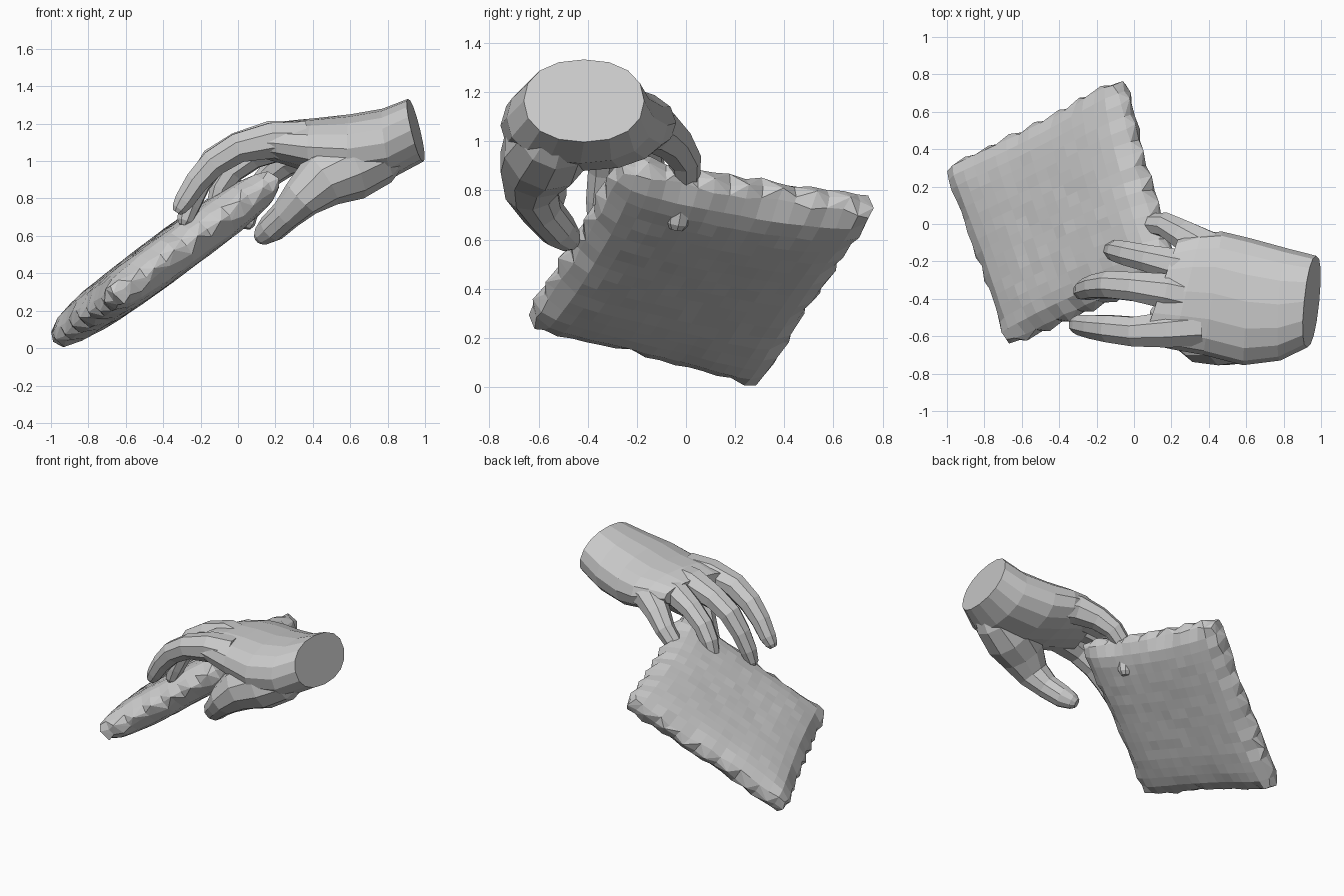
import bpy, bmesh, math, random
from mathutils import Vector

if "Cube" in bpy.data.objects:
    bpy.data.objects.remove(bpy.data.objects["Cube"])

random.seed(4)


def make_object(name, bm):
    bmesh.ops.recalc_face_normals(bm, faces=bm.faces)
    mesh = bpy.data.meshes.new(name)
    bm.to_mesh(mesh)
    bm.free()
    ob = bpy.data.objects.new(name, mesh)
    bpy.context.collection.objects.link(ob)
    return ob


def loft(name, rings):
    """Skin a list of point rings and cap both ends."""
    bm = bmesh.new()
    rows = [[bm.verts.new(p) for p in ring] for ring in rings]
    n = len(rows[0])
    for a, b in zip(rows, rows[1:]):
        for i in range(n):
            j = (i + 1) % n
            bm.faces.new((a[i], a[j], b[j], b[i]))
    bm.faces.new(rows[0])
    bm.faces.new(rows[-1])
    return make_object(name, bm)


def digit(name, path, sides=8):
    """Tapered tube along (x, y, z, radius) points with a rounded tip."""
    pts = [Vector(p[:3]) for p in path]
    rad = [p[3] for p in path]
    end = (pts[-1] - pts[-2]).normalized()
    pts.append(pts[-1] + end * rad[-1] * 0.55)
    rad.append(rad[-1] * 0.6)
    rings, side = [], Vector((0, 1, 0))
    for i, p in enumerate(pts):
        t = (pts[min(i + 1, len(pts) - 1)] - pts[max(i - 1, 0)]).normalized()
        side = (side - t * side.dot(t)).normalized()   # carried along, no twist
        up = side.cross(t)
        rings.append([p + (side * math.cos(a) + up * math.sin(a)) * rad[i]
                      for a in (2 * math.pi * (k + 0.5) / sides for k in range(sides))])
    return loft(name, rings)


# Palm and wrist: x, y, z, half width, half height, skew along y, skew along z
palm_sections = [
    (0.95, -0.415, 1.165, 0.245, 0.168, 0.10, -0.24),
    (0.80, -0.43, 1.095, 0.300, 0.185, 0.06, -0.15),
    (0.60, -0.415, 1.065, 0.340, 0.185, 0.05, 0.0),
    (0.42, -0.370, 1.075, 0.330, 0.155, 0.15, 0.0),
    (0.28, -0.36, 1.095, 0.310, 0.122, 0.25, 0.0),
    (0.14, -0.36, 1.100, 0.275, 0.080, 0.34, 0.0),
]
rings = []
for x, y, z, ry, rz, ky, kz in palm_sections:
    ring = []
    for k in range(16):
        a = 2 * math.pi * k / 16
        c, s = math.cos(a), math.sin(a)
        dy = ry * math.copysign(abs(c) ** 0.9, c)
        dz = rz * math.copysign(abs(s) ** 0.9, s)
        ring.append((x + ky * dy + kz * dz, y + dy, z + dz))
    rings.append(ring)
loft("palm_and_wrist", rings)

# Fingers and thumb
digit("index_finger", [
    (0.36, -0.55, 1.11, 0.110), (0.18, -0.565, 1.11, 0.103), (0.0, -0.575, 1.07, 0.085),
    (-0.13, -0.56, 0.99, 0.078), (-0.22, -0.55, 0.89, 0.068), (-0.285, -0.54, 0.79, 0.058),
    (-0.315, -0.54, 0.745, 0.043)])
digit("middle_finger", [
    (0.36, -0.40, 1.11, 0.110), (0.18, -0.36, 1.12, 0.103), (0.0, -0.335, 1.075, 0.083),
    (-0.13, -0.325, 1.00, 0.077), (-0.21, -0.335, 0.88, 0.067), (-0.26, -0.35, 0.76, 0.060),
    (-0.285, -0.36, 0.68, 0.044)])
digit("ring_finger", [
    (0.38, -0.25, 1.09, 0.100), (0.22, -0.22, 1.09, 0.095), (0.08, -0.185, 1.03, 0.077),
    (-0.03, -0.16, 0.95, 0.070), (-0.09, -0.145, 0.86, 0.062), (-0.12, -0.14, 0.77, 0.048)])
digit("little_finger", [
    (0.54, -0.20, 1.07, 0.120), (0.38, -0.13, 1.06, 0.105), (0.26, -0.055, 1.00, 0.083),
    (0.17, -0.005, 0.925, 0.068), (0.09, 0.0, 0.84, 0.058), (0.06, -0.02, 0.75, 0.056),
    (0.045, -0.035, 0.665, 0.046)])
digit("thumb", [
    (0.86, -0.50, 1.09, 0.100), (0.75, -0.53, 1.03, 0.160), (0.60, -0.57, 0.965, 0.180),
    (0.45, -0.610, 0.900, 0.155), (0.34, -0.63, 0.80, 0.112), (0.26, -0.585, 0.715, 0.086),
    (0.18, -0.52, 0.64, 0.078), (0.13, -0.475, 0.60, 0.055)], sides=10)

# Tilted cushion: bilinear sheet between four corners, puffed on both sides
A, B, C, D = (Vector(p) for p in (
    (-1.005, 0.295, 0.028), (-0.06, 0.78, 0.745), (0.225, -0.27, 0.92), (-0.66, -0.65, 0.275)))
normal = Vector((-0.615, -0.012, 0.789))
N = 16
middle = (A + B + C + D) / 4


def sheet(i, j):
    u, v = 2 * i / N - 1, 2 * j / N - 1
    # sides bow slightly inward, corners are blunted
    su = u * (1 - 0.055 * (1 - v * v) - 0.05 * abs(u * v) ** 8)
    sv = v * (1 - 0.055 * (1 - u * u) - 0.05 * abs(u * v) ** 8)
    a, b = (su + 1) / 2, (sv + 1) / 2
    p = A * (1 - a) * (1 - b) + B * a * (1 - b) + C * a * b + D * (1 - a) * b
    half = 0.05 + 0.075 * math.sqrt((1 - u ** 4) * (1 - v ** 4))
    return p, half


bm = bmesh.new()
faces = {}
for sign in (1, -1):
    grid = {}
    for i in range(N + 1):
        for j in range(N + 1):
            p, half = sheet(i, j)
            rim = i in (0, N) or j in (0, N)
            h = half + random.uniform(-1, 1) * (0.014 if rim else 0.003)
            grid[i, j] = bm.verts.new(p + normal * h * sign)
    for i in range(N):
        for j in range(N):
            bm.faces.new((grid[i, j], grid[i + 1, j], grid[i + 1, j + 1], grid[i, j + 1]))
    faces[sign] = grid

# Crimped border around the cushion
border = ([(i, 0) for i in range(N)] + [(N, j) for j in range(N)]
          + [(N - i, N) for i in range(N)] + [(0, N - j) for j in range(N)])
seam = []
for k, key in enumerate(border):
    p, half = sheet(*key)
    out = (p - middle).normalized()
    push = 0.025 if k % N == 0 else 0.038 if k % 2 == 0 else 0.012
    lift = random.uniform(-0.02, 0.02)
    seam.append(bm.verts.new(p + out * push + normal * lift))
for k, key in enumerate(border):
    m = (k + 1) % len(border)
    for sign in (1, -1):
        a, b = faces[sign][key], faces[sign][border[m]]
        if k % 2 == 0:
            bm.faces.new((a, b, seam[k]))
            bm.faces.new((b, seam[m], seam[k]))
        else:
            bm.faces.new((a, b, seam[m]))
            bm.faces.new((a, seam[m], seam[k]))
make_object("cushion", bm)
